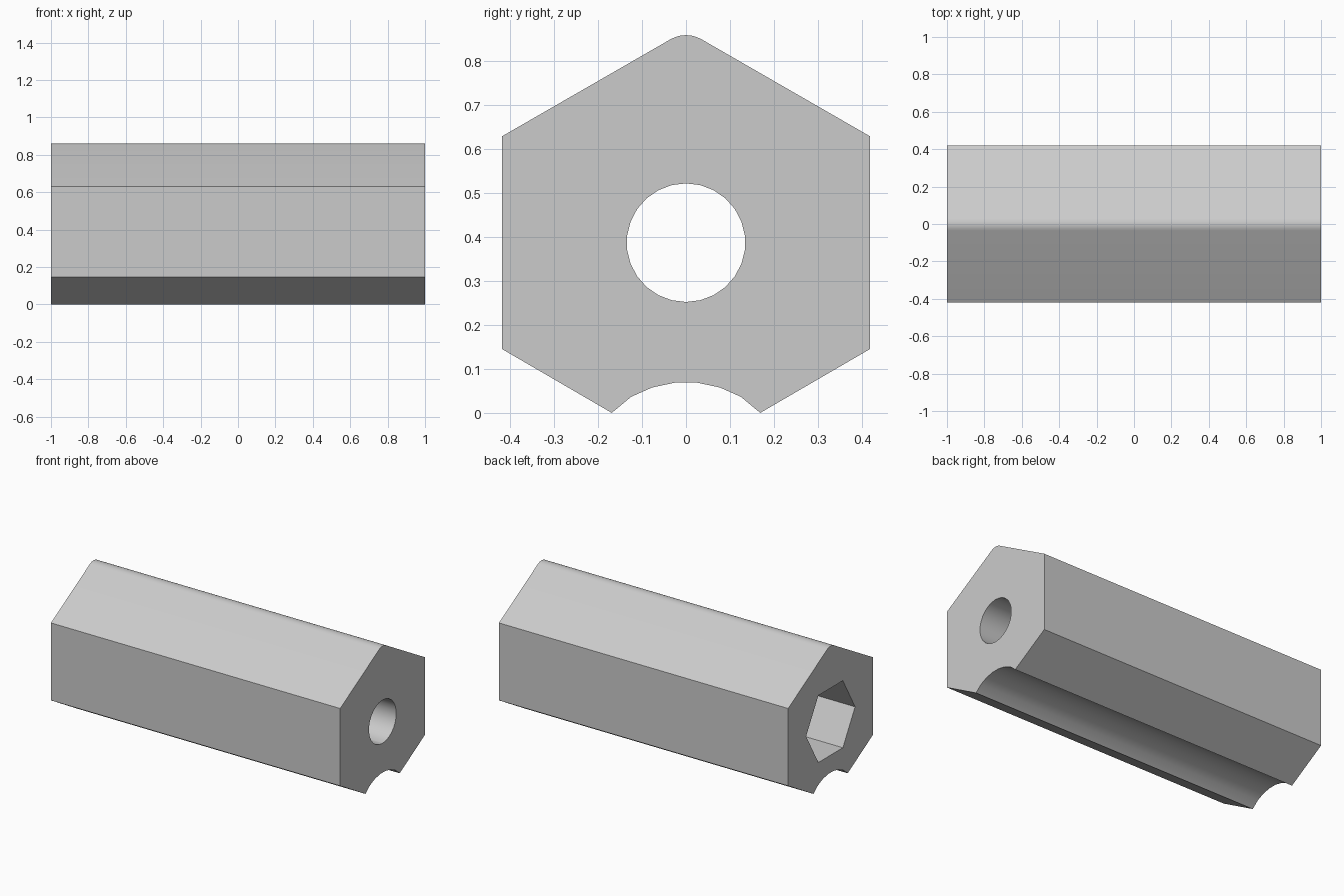
import bpy
import bmesh
from math import sin, cos, radians, tau

if "Cube" in bpy.data.objects:
    bpy.data.objects.remove(bpy.data.objects["Cube"], do_unlink=True)

HALF_LENGTH = 1.0
CENTRE_Z = 0.3875        # axis of the bar
HEX_RADIUS = 0.484       # centre to corner
SOCKET_DEPTH = 0.4


def arc(radius, centre_z, angles):
    """Points (y, z) on a circle, angles in degrees from straight up."""
    return [(radius * sin(radians(a)), centre_z + radius * cos(radians(a)))
            for a in angles]


def ring(radius, sides, turn=0):
    return arc(radius, CENTRE_Z, [turn + 360 * i / sides for i in range(sides)])


def prism(name, outline, x_start, x_end):
    """Extrude a (y, z) outline along x."""
    bm = bmesh.new()
    face = bm.faces.new([bm.verts.new((x_start, y, z)) for y, z in outline])
    extruded = bmesh.ops.extrude_face_region(bm, geom=[face])["geom"]
    moved = [v for v in extruded if isinstance(v, bmesh.types.BMVert)]
    bmesh.ops.translate(bm, verts=moved, vec=(x_end - x_start, 0, 0))
    bmesh.ops.recalc_face_normals(bm, faces=bm.faces)
    mesh = bpy.data.meshes.new(name)
    bm.to_mesh(mesh)
    bm.free()
    obj = bpy.data.objects.new(name, mesh)
    bpy.context.collection.objects.link(obj)
    return obj


# Hexagonal bar: rounded top ridge, flat sides, round groove along the bottom
ridge = arc(0.07, 0.79, range(-30, 31, 10))
right_corners = arc(HEX_RADIUS, CENTRE_Z, (60, 120))
left_corners = arc(HEX_RADIUS, CENTRE_Z, (240, 300))
groove = arc(0.25, -0.18, range(42, -43, -12))
groove[0], groove[-1] = (0.169, 0), (-0.169, 0)
bar = prism("hex_bar", ridge + right_corners + groove + left_corners,
            -HALF_LENGTH, HALF_LENGTH)

# Round through hole, and a hexagonal socket in one end
cutters = [
    prism("through_hole_cutter", ring(0.135, 26), -1.2, 1.2),
    prism("hex_socket_cutter", ring(0.242, 6, 30), -1.2,
          SOCKET_DEPTH - HALF_LENGTH),
]
bpy.context.view_layer.objects.active = bar
for cutter in cutters:
    cutter.hide_render = True
    cut = bar.modifiers.new(cutter.name, 'BOOLEAN')
    cut.operation = 'DIFFERENCE'
    cut.solver = 'EXACT'
    cut.object = cutter
    bpy.ops.object.modifier_apply(modifier=cut.name)
    bpy.data.objects.remove(cutter, do_unlink=True)

# Plain grey finish
grey = bpy.data.materials.new("light_grey")
grey.use_nodes = True
colour = (0.6, 0.6, 0.6, 1)
grey.diffuse_color = colour
grey.node_tree.nodes["Principled BSDF"].inputs["Base Color"].default_value = colour
bar.data.materials.clear()
bar.data.materials.append(grey)
for polygon in bar.data.polygons:
    polygon.material_index = 0

# Smooth curves, crisp corners
bpy.ops.object.select_all(action='DESELECT')
bar.select_set(True)
bpy.ops.object.shade_smooth_by_angle(angle=radians(30))
